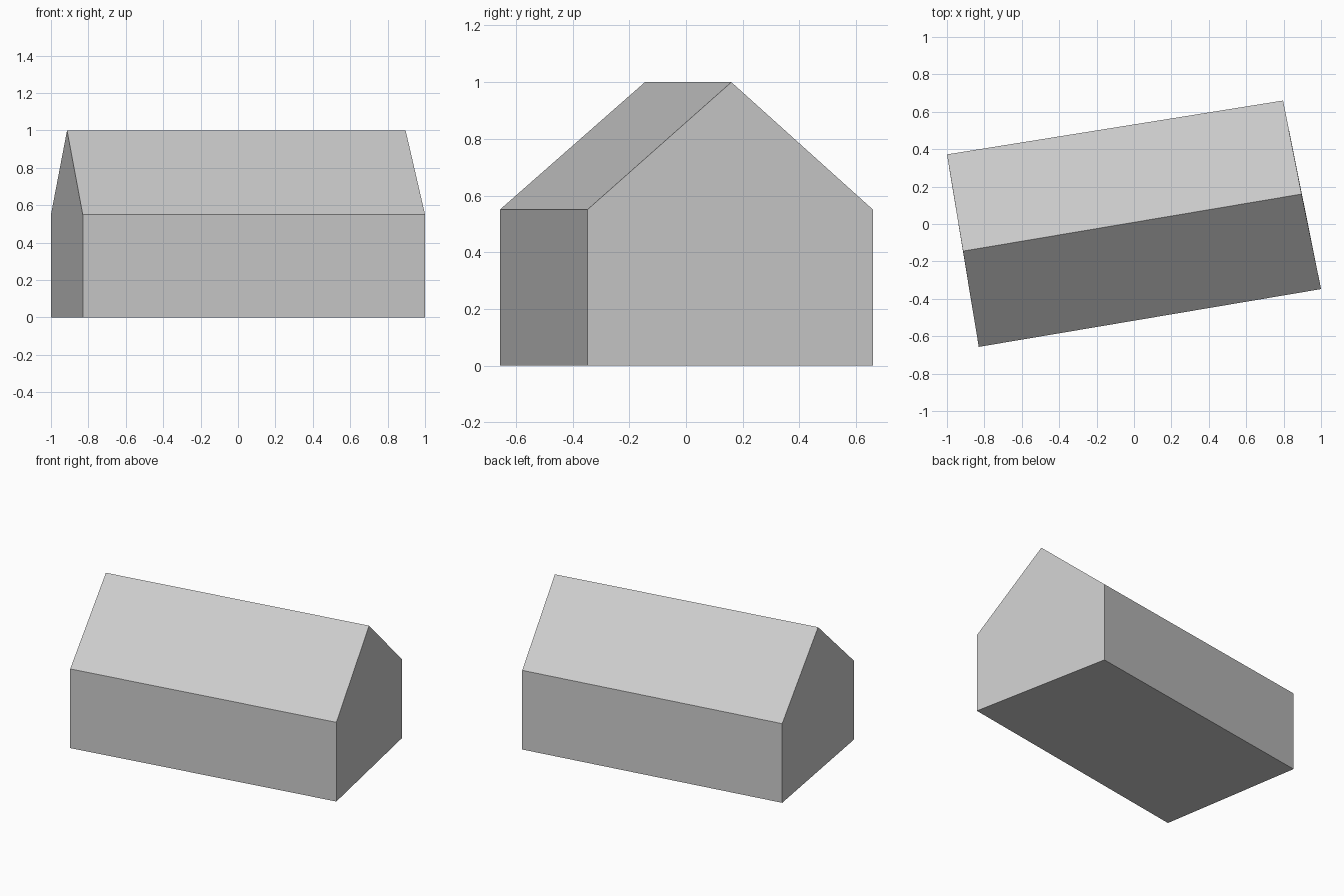
import bpy, bmesh

cube = bpy.data.objects.get("Cube")
if cube:
    bpy.data.objects.remove(cube, do_unlink=True)

# Single plain grey
grey = bpy.data.materials.new("plain_grey")
grey.use_nodes = True
colour = (0.6, 0.6, 0.6, 1)
grey.diffuse_color = colour
grey.node_tree.nodes["Principled BSDF"].inputs["Base Color"].default_value = colour

EAVE, RIDGE = 0.55, 1.0
# Footprint corners: front right, front left, back left, back right
footprint = [(-0.83, -0.657), (1.0, -0.348), (0.797, 0.66), (-1.0, 0.372)]
ridge_ends = [(-0.914, -0.145), (0.896, 0.16)]

bm = bmesh.new()
base = [bm.verts.new((x, y, 0)) for x, y in footprint]
eave = [bm.verts.new((x, y, EAVE)) for x, y in footprint]
right_peak, left_peak = [bm.verts.new((x, y, RIDGE)) for x, y in ridge_ends]

# Floor
bm.faces.new(base)
# Long walls
for a, b in ((0, 1), (2, 3)):
    bm.faces.new((base[a], base[b], eave[b], eave[a]))
# Gable ends, each one five-sided face
for a, b, peak in ((1, 2, left_peak), (3, 0, right_peak)):
    bm.faces.new((base[a], base[b], eave[b], peak, eave[a]))
# Roof slopes
bm.faces.new((eave[0], eave[1], left_peak, right_peak))
bm.faces.new((eave[2], eave[3], right_peak, left_peak))
bmesh.ops.recalc_face_normals(bm, faces=bm.faces[:])

mesh = bpy.data.meshes.new("gabled_building")
bm.to_mesh(mesh)
bm.free()
mesh.materials.append(grey)
building = bpy.data.objects.new("gabled_building", mesh)
bpy.context.collection.objects.link(building)
